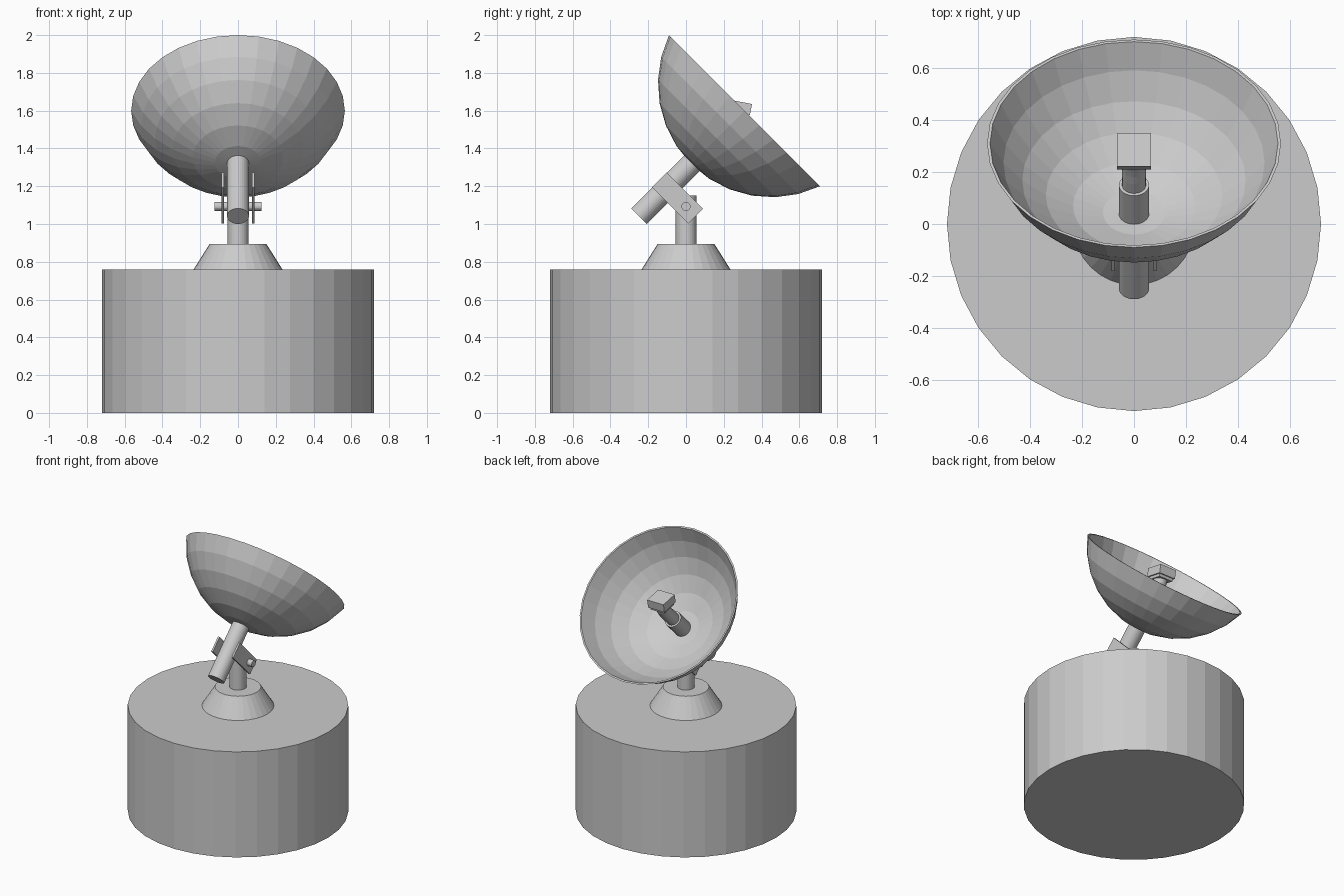
import bpy, bmesh, math
from mathutils import Matrix, Vector

if "Cube" in bpy.data.objects:
    bpy.data.objects.remove(bpy.data.objects["Cube"])

grey = bpy.data.materials.new("light_grey")
grey.diffuse_color = (0.6, 0.6, 0.6, 1)
grey.use_nodes = True
grey.node_tree.nodes["Principled BSDF"].inputs["Base Color"].default_value = grey.diffuse_color


def frame(y, z, tilt, x=0):
    """Local frame whose z axis leans towards +y by tilt degrees."""
    return Matrix.Translation((x, y, z)) @ Matrix.Rotation(math.radians(-tilt), 4, 'X')


def finish(bm, name):
    bmesh.ops.remove_doubles(bm, verts=bm.verts, dist=1e-5)
    bmesh.ops.recalc_face_normals(bm, faces=bm.faces)
    me = bpy.data.meshes.new(name)
    bm.to_mesh(me)
    bm.free()
    me.materials.append(grey)
    ob = bpy.data.objects.new(name, me)
    bpy.context.collection.objects.link(ob)
    return ob


def loft(name, stations, sides=32):
    """Round body through (frame, radius) stations, capped at the ends."""
    bm = bmesh.new()
    rings = []
    for m, r in stations:
        ring = []
        for i in range(sides):
            a = 2 * math.pi * i / sides
            ring.append(bm.verts.new(m @ Vector((r * math.cos(a), r * math.sin(a), 0))))
        rings.append(ring)
    for lo, hi in zip(rings, rings[1:]):
        for i in range(sides):
            j = (i + 1) % sides
            bm.faces.new((lo[i], lo[j], hi[j], hi[i]))
    for ring, (m, r) in ((rings[0], stations[0]), (rings[-1], stations[-1])):
        if r > 0:
            bm.faces.new(ring)
    return finish(bm, name)


def lathe(name, m, profile, sides=32):
    return loft(name, [(m @ Matrix.Translation((0, 0, z)), r) for r, z in profile], sides)


def box(name, m, size):
    bm = bmesh.new()
    bmesh.ops.create_cube(bm, size=1, matrix=m @ Matrix.Diagonal((*size, 1)))
    return finish(bm, name)


# Base drum, conical foot and post
up = Matrix.Identity(4)
lathe("base_drum", up, [(0.72, 0), (0.72, 0.76)])
lathe("foot_cone", up, [(0.235, 0.76), (0.15, 0.895)])
lathe("post", up, [(0.055, 0.88), (0.055, 1.15)])

# Dish: thin spherical shell around the rim centre, tilted 45 degrees
dish = frame(0.31, 1.6, 45)
s, R, t = 0.2, 0.6, 0.012
top = math.acos(s / R)
STEPS = 6
outer = [(R * math.sin(top * k / STEPS), s - R * math.cos(top * k / STEPS))
         for k in range(STEPS + 1)]
inner = [(r * (R - t) / R, s + (z - s) * (R - t) / R) for r, z in reversed(outer)]
inner[0] = (inner[0][0], 0)
lathe("dish", dish, outer + inner)

# Support arm through the dish
lathe("support_arm", dish, [(0.058, -0.79), (0.058, -0.226)])

# Bent neck carrying the receiver
neck = [(0.14, 1.43, 45), (0.185, 1.475, 45), (0.215, 1.503, 40),
        (0.24, 1.53, 32), (0.257, 1.553, 22), (0.27, 1.578, 11)]
loft("receiver_neck", [(frame(*p), 0.046) for p in neck], 24)

# Receiver block and the plate under it
box("receiver_plate", frame(0.272, 1.58, 11), (0.11, 0.11, 0.02))
box("receiver_block", frame(0.28, 1.618, 11), (0.13, 0.13, 0.06))

# Pivot bracket plates and pin
for side, x in (("left", -0.081), ("right", 0.081)):
    box(side + "_bracket_plate", frame(-0.045, 1.137, 45, x), (0.013, 0.272, 0.11))
pin = Matrix.Translation((0, 0, 1.093)) @ Matrix.Rotation(math.pi / 2, 4, 'Y')
lathe("pivot_pin", pin, [(0.024, -0.125), (0.024, 0.125)], 16)
